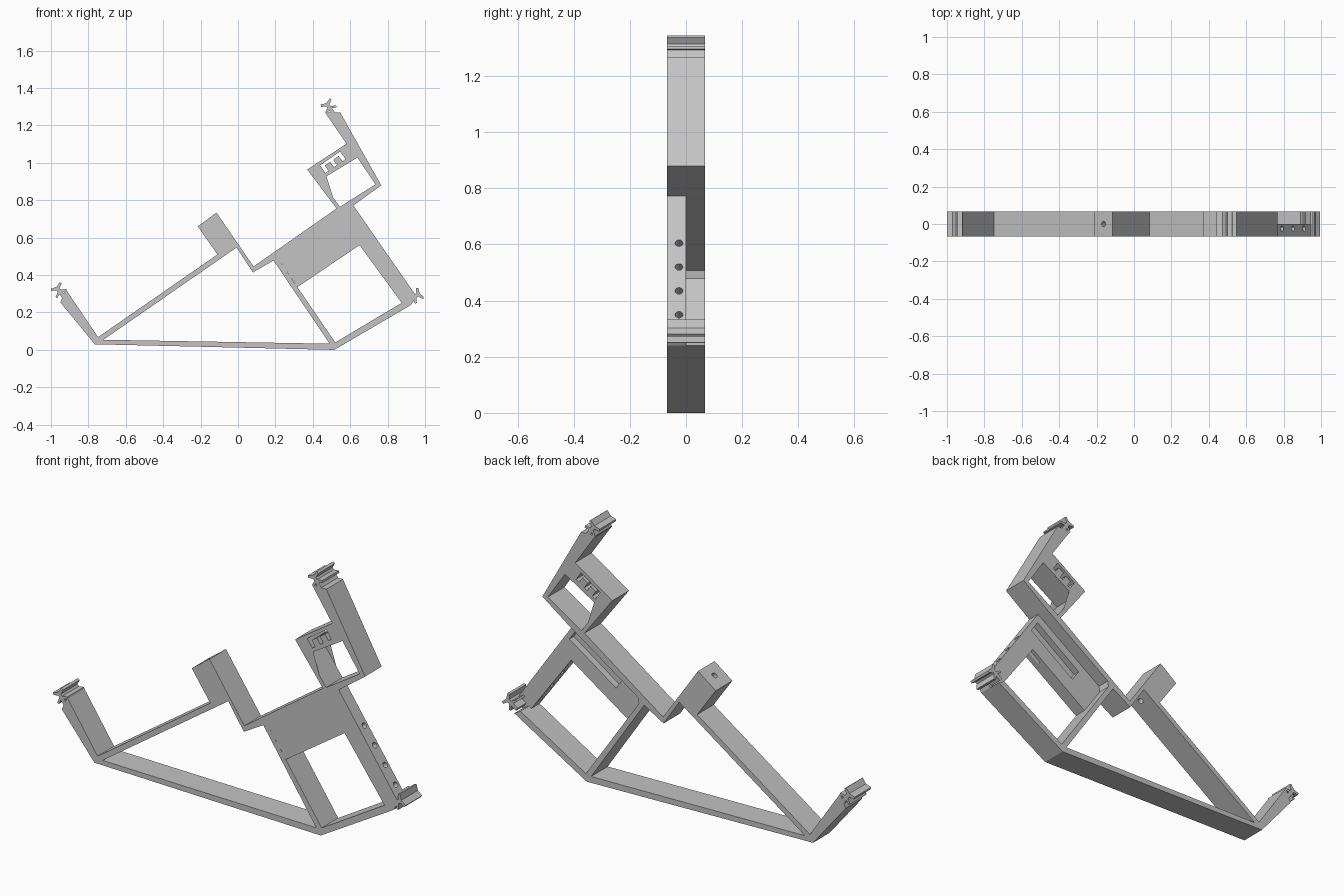
import bpy, bmesh, math
from mathutils import Vector, Matrix

if "Cube" in bpy.data.objects:
    bpy.data.objects.remove(bpy.data.objects["Cube"])

HALF = 0.067                       # half depth of the frame
ALONG = Vector((0.825, 0.565))     # tilted axis of the upper body
ACROSS = Vector((0.565, -0.825))

grey = bpy.data.materials.new("plain grey")
grey.use_nodes = True
grey.diffuse_color = (0.55, 0.55, 0.55, 1)
grey.node_tree.nodes["Principled BSDF"].inputs["Base Color"].default_value = (0.55, 0.55, 0.55, 1)


def add(name, mesh):
    ob = bpy.data.objects.new(name, mesh)
    bpy.context.scene.collection.objects.link(ob)
    mesh.materials.clear()
    mesh.materials.append(grey)
    return ob


def slab(name, loops, y0=-HALF, y1=HALF):
    """Extrude x/z outlines (first is outer, rest are holes) from y0 to y1."""
    cu = bpy.data.curves.new(name, 'CURVE')
    cu.dimensions, cu.fill_mode = '2D', 'BOTH'
    cu.extrude = (y1 - y0) / 2
    for pts in loops:
        sp = cu.splines.new('POLY')
        sp.points.add(len(pts) - 1)
        for p, c in zip(sp.points, pts):
            p.co = (c[0], c[1], 0, 1)
        sp.use_cyclic_u = True
    tmp = bpy.data.objects.new("tmp", cu)
    bpy.context.scene.collection.objects.link(tmp)
    dg = bpy.context.evaluated_depsgraph_get()
    me = bpy.data.meshes.new_from_object(tmp.evaluated_get(dg))
    bpy.data.objects.remove(tmp)
    me.transform(Matrix.Translation((0, (y0 + y1) / 2, 0)) @ Matrix.Rotation(math.pi / 2, 4, 'X'))
    bm = bmesh.new()
    bm.from_mesh(me)
    bmesh.ops.remove_doubles(bm, verts=bm.verts, dist=1e-5)
    bmesh.ops.recalc_face_normals(bm, faces=bm.faces)
    for f in bm.faces:
        f.smooth = False
    bm.to_mesh(me)
    bm.free()
    me.name = name
    return add(name, me)


def rod(name, centre, axis, radius, length):
    bm = bmesh.new()
    rot = Vector(axis).to_track_quat('Z', 'Y').to_matrix().to_4x4()
    bmesh.ops.create_cone(bm, cap_ends=True, segments=16, radius1=radius, radius2=radius,
                          depth=length, matrix=Matrix.Translation(centre) @ rot)
    me = bpy.data.meshes.new(name)
    bm.to_mesh(me)
    bm.free()
    return add(name, me)


def cut(target, cutter):
    m = target.modifiers.new("cut", 'BOOLEAN')
    m.operation, m.solver, m.object = 'DIFFERENCE', 'EXACT', cutter
    cutter.hide_render = True
    cutter.hide_set(True)


def tilted(origin, pts):
    return [Vector(origin) + ALONG * t + ACROSS * n for t, n in pts]


# Full depth frame with its two openings and the comb-shaped slot
outer = [(-.766, .03), (.515, 0), (.925, .24), (.89, .26), (.52, .04), (.22, .478),
         (.225, .508), (.617, .772), (.766, .88), (.547, 1.268), (.465, 1.27), (.58, 1.102),
         (.37, .964), (.527, .756), (.083, .446), (-.115, .734), (-.215, .66),
         (-.11, .51), (-.748, .068), (-.92, .323), (-.95, .254)]
triangle_opening = [(-.72, .054), (.49, .033), (.19, .478), (.08, .414), (-.008, .547)]
small_opening = [(.44, .908), (.638, 1.028), (.735, .885), (.545, .765)]
comb = [(.07, .02), (.2, .02)]
for k in (2, 1, 0):
    t = .07 + k * .055
    comb += [(t + .02, .07), (t, .07)]
    if k:
        comb += [(t, .035), (t - .035, .035)]
frame = slab("frame", [outer, triangle_opening, small_opening, tilted((.37, .964), comb)])

# Front half plate: web and drilled side wall
plate = slab("front_plate", [[(.22, .478), (.225, .508), (.617, .772), (.955, .285),
                              (.925, .24), (.875, .252), (.65, .56), (.318, .336)]], y1=0)

# Pocket in the back of the web
pocket = slab("pocket_cutter", [tilted((.08, .414), [(.3, .05), (.62, .05), (.62, .12), (.3, .12)])],
              -.035, .02)
cut(plate, pocket)

# Row of holes through the side wall
for i in range(4):
    z = .35 + .085 * i
    x = .617 + (.772 - z) * .694
    cut(plate, rod("wall_hole_cutter", (x, -.025, z), (ALONG.x, 0, ALONG.y), .014, .34))

# Hole down the length of the post
cut(frame, rod("post_hole_cutter", (-.1, 0, .608), (ACROSS.x, 0, ACROSS.y), .014, .5))

# Barbed clips on the three arm ends
half_clip = [(.01, -.012), (.01, .02), (.032, .01), (.036, .02), (.01, .034),
             (.01, .046), (.034, .058), (.03, .07)]
clip = half_clip + [(0, .06)] + [(-u, v) for u, v in reversed(half_clip)]
for name, base, out in (("top_clip", (.506, 1.27), (-.565, .825)),
                        ("left_clip", (.92, .27), (.85, .53)),
                        ("right_clip", (-.935, .288), (-.6, .8))):
    d = Vector(out).normalized()
    side = Vector((d.y, -d.x))
    slab(name, [[Vector(base) + side * u + d * v for u, v in clip]])
